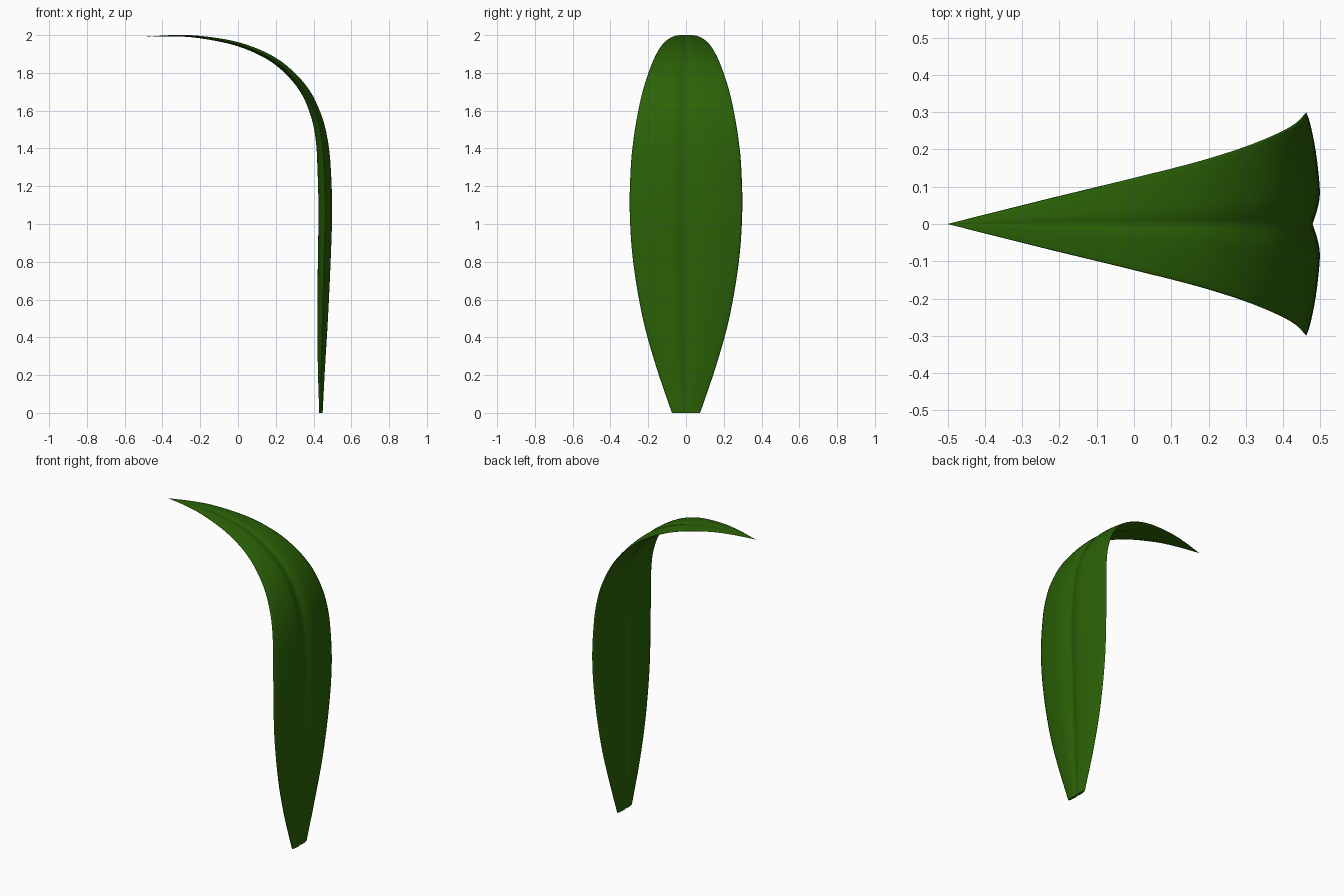
import bpy, bmesh
from mathutils import Vector

if "Cube" in bpy.data.objects:
    bpy.data.objects.remove(bpy.data.objects["Cube"])


def smooth_path(points, steps):
    """Catmull-Rom samples through control points."""
    pts = [Vector(p) for p in points]
    pts = [2 * pts[0] - pts[1]] + pts + [2 * pts[-1] - pts[-2]]
    out = []
    for a, b, c, d in zip(pts, pts[1:], pts[2:], pts[3:]):
        for i in range(steps):
            t = i / steps
            out.append(0.5 * (2 * b + (c - a) * t + (2 * a - 5 * b + 4 * c - d) * t**2
                              + (3 * b - a - 3 * c + d) * t**3))
    return out + [pts[-2]]


# Outer line of the leaf: x, z, half width
spine = smooth_path([
    (0.448, 0, 0.075), (0.461, 0.25, 0.16), (0.476, 0.5, 0.229), (0.49, 0.8, 0.28),
    (0.498, 1.07, 0.298), (0.49, 1.31, 0.292), (0.472, 1.46, 0.277), (0.44, 1.58, 0.258),
    (0.38, 1.705, 0.232), (0.29, 1.81, 0.2), (0.17, 1.897, 0.165), (0.0, 1.963, 0.123),
    (-0.2, 1.996, 0.075), (-0.35, 2.0, 0.038), (-0.5, 1.99, 0)], 5)

# Fleshy cross-section with a midrib groove on both faces
# (sideways, depth from the outer face, as a share of the half width)
EDGE = 0.12
half = smooth_path([(0, 0.065), (0.17, 0.012), (0.33, 0), (0.65, 0.035),
                    (0.9, 0.085), (1.0, EDGE)], 3)
outer = [(-p.x, p.y) for p in reversed(half[1:])] + [(p.x, p.y) for p in half]
inner = [(s, 2 * EDGE - d) for s, d in reversed(outer[1:-1])]
section = outer + inner
count = len(section)

# Sweep the section along the outer line
bm = bmesh.new()
rows = []
last = len(spine) - 1
for i, p in enumerate(spine):
    tangent = spine[min(i + 1, last)] - spine[max(i - 1, 0)]
    inward = Vector((-tangent.y, tangent.x)).normalized()
    if i == 0:
        inward = Vector((-1, 0))
    depth = p.z * (1 - 0.3 * max(0, (p.y - 1.3) / 0.7))
    rows.append([bm.verts.new((p.x + inward.x * d * depth, s * p.z,
                               p.y + inward.y * d * depth)) for s, d in section])
for r0, r1 in zip(rows, rows[1:]):
    for j in range(count):
        k = (j + 1) % count
        bm.faces.new((r0[j], r0[k], r1[k], r1[j])).smooth = True
bm.faces.new(rows[0][::-1])
for edge in bm.edges:
    if edge.verts[0] in rows[0] and edge.verts[1] in rows[0]:
        edge.smooth = False
bmesh.ops.remove_doubles(bm, verts=bm.verts, dist=1e-5)
bmesh.ops.recalc_face_normals(bm, faces=bm.faces)

mesh = bpy.data.meshes.new("leaf")
bm.to_mesh(mesh)
bm.free()
leaf = bpy.data.objects.new("leaf", mesh)
bpy.context.collection.objects.link(leaf)

# Leaf colour
green = bpy.data.materials.new("leaf_green")
green.diffuse_color = (0.024, 0.122, 0.002, 1)
green.use_nodes = True
green.node_tree.nodes["Principled BSDF"].inputs["Base Color"].default_value = green.diffuse_color
mesh.materials.append(green)
